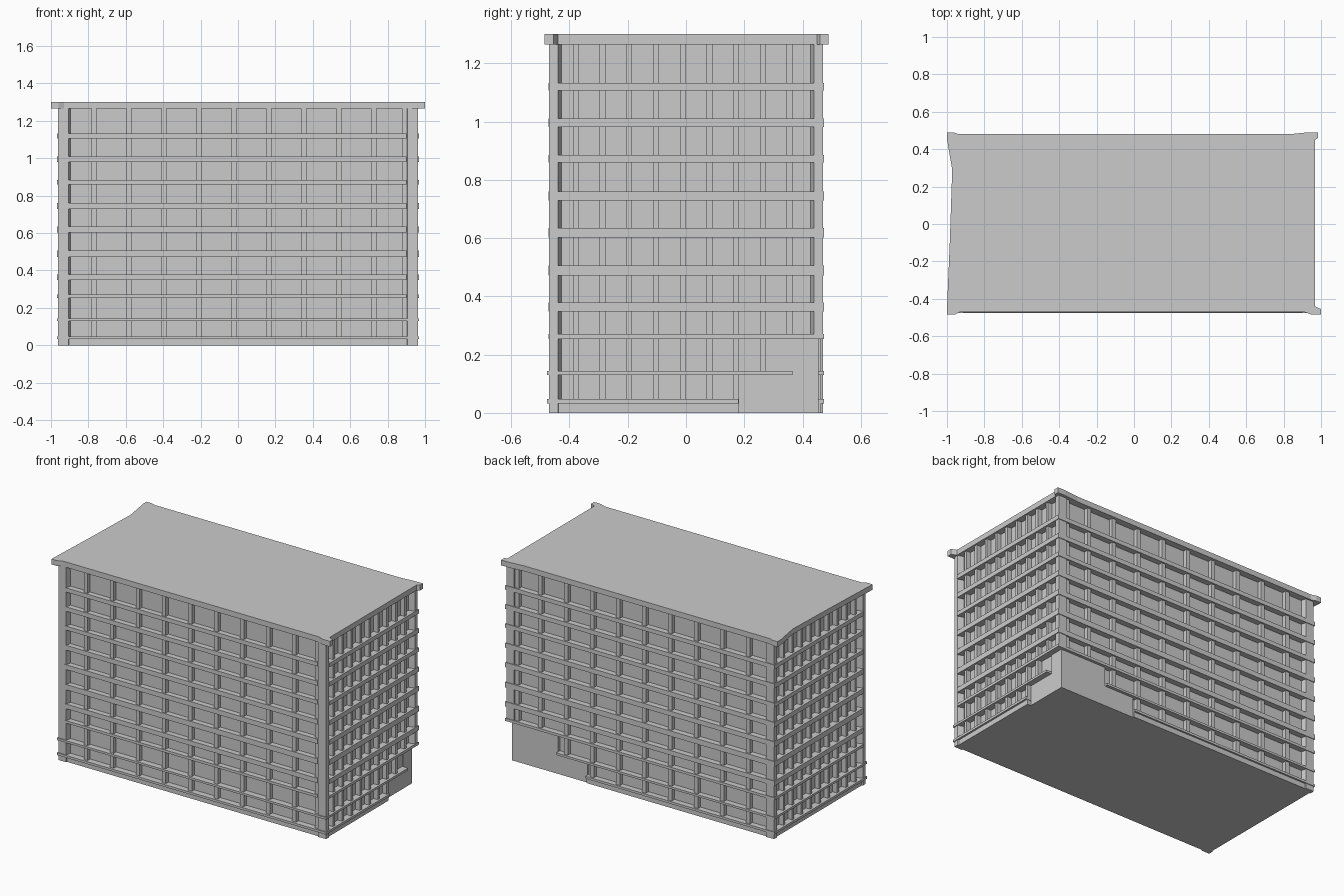
import bpy, bmesh

if "Cube" in bpy.data.objects:
    bpy.data.objects.remove(bpy.data.objects["Cube"])


def make_object(name, bm):
    bmesh.ops.recalc_face_normals(bm, faces=bm.faces)
    mesh = bpy.data.meshes.new(name)
    bm.to_mesh(mesh)
    bm.free()
    obj = bpy.data.objects.new(name, mesh)
    bpy.context.collection.objects.link(obj)
    return obj


def add_prism(bm, outline, z0, z1):
    low = [bm.verts.new((x, y, z0)) for x, y in outline]
    top = [bm.verts.new((x, y, z1)) for x, y in outline]
    bm.faces.new(low[::-1])
    bm.faces.new(top)
    n = len(outline)
    for i in range(n):
        j = (i + 1) % n
        bm.faces.new((low[i], low[j], top[j], top[i]))


def add_box(bm, x0, x1, y0, y1, z0, z1):
    add_prism(bm, [(x0, y0), (x1, y0), (x1, y1), (x0, y1)], z0, z1)


WX, WY = 0.925, 0.437      # recessed wall planes
MX, MY = 0.955, 0.463      # mullion faces
ROOF = 1.265
STEP1, STEP2 = 0.137, 0.26  # heights where the entrance corner steps back

# recessed wall core
bm = bmesh.new()
add_box(bm, -WX, WX, -WY, WY, 0, ROOF)
make_object("wall_core", bm)

# plain stepped wall at the back right ground corner
bm = bmesh.new()
add_box(bm, 0.39, 0.93, 0.18, 0.455, 0, 0.135)
add_box(bm, 0.60, 0.93, 0.365, 0.455, 0.135, 0.255)
make_object("entrance_wall", bm)

# plinth, left open at the entrance corner
bm = bmesh.new()
add_box(bm, -MX, MX, -MY, -0.40, 0, 0.035)
add_box(bm, -MX, -0.90, -0.40, MY, 0, 0.035)
add_box(bm, 0.90, MX, -0.40, 0.18, 0, 0.035)
add_box(bm, -0.90, 0.39, 0.40, MY, 0, 0.035)
make_object("plinth", bm)

# corner pilasters with slanted inner sides
bm = bmesh.new()
corner = [(0.962, 0.470), (0.962, 0.440), (0.920, 0.426), (0.895, 0.43), (0.905, 0.470)]
for sx in (-1, 1):
    for sy in (-1, 1):
        z0 = STEP2 if sx > 0 and sy > 0 else 0
        add_prism(bm, [(sx * x, sy * y) for x, y in corner], z0, ROOF)
make_object("corner_pilasters", bm)

# vertical mullions on the long sides
bm = bmesh.new()
for i in range(10):
    x = -0.770 + 0.187 * i if i < 9 else 0.89
    z0 = STEP2 if x > 0.6 else STEP1 if x > 0.39 else 0.03
    add_box(bm, x - 0.014, x + 0.014, -MY, -0.42, 0.03, ROOF)
    add_box(bm, x - 0.014, x + 0.014, 0.42, MY, z0, ROOF)
make_object("long_side_mullions", bm)

# vertical mullions on the short sides
bm = bmesh.new()
for i in range(9):
    y = -0.378 + 0.0917 * i
    z0 = STEP2 if y > 0.345 else STEP1 if y > 0.18 else 0.03
    add_box(bm, 0.90, MX, y - 0.01, y + 0.01, z0, ROOF)
    add_box(bm, -MX, -0.90, y - 0.01, y + 0.01, 0.03, ROOF)
make_object("short_side_mullions", bm)

# floor bands: bottom, top, right-side end in y, back end in x
bands = [(0.033, 0.048, 0.18, 0.39), (0.130, 0.144, 0.365, 0.60)]
bands += [(a, b, 0.474, 0.967) for a, b in (
    (0.254, 0.271), (0.348, 0.379), (0.471, 0.506), (0.602, 0.634), (0.729, 0.760),
    (0.859, 0.885), (0.981, 1.010), (1.106, 1.133))]
bm = bmesh.new()
for z0, z1, y_end, x_end in bands:
    low = z0 < 0.2
    front = -0.477 if low else -0.472
    add_box(bm, -0.968 if low else -0.915, 0.967 if low else 0.90, front, -0.42, z0, z1)
    right_start = -0.42 if low else -0.44
    add_box(bm, 0.90, 0.967, right_start, y_end, z0, z1)
    add_box(bm, -0.968, -0.90, right_start, 0.474, z0, z1)
    add_box(bm, -0.90, min(x_end, 0.90), 0.42, 0.474, z0, z1)
make_object("floor_bands", bm)

# roof slab with flared corners
roof = [(-1, -0.485), (-0.96, -0.485), (-0.93, -0.47), (0.91, -0.47), (0.95, -0.485),
        (1, -0.485), (1, -0.455), (0.967, -0.44), (0.967, 0.45), (0.985, 0.46),
        (0.985, 0.49), (0.93, 0.49), (0.83, 0.48), (-0.935, 0.48), (-0.965, 0.49),
        (-1, 0.49), (-1, 0.455), (-0.972, 0.29), (-0.985, -0.10), (-1, -0.455)]
bm = bmesh.new()
add_prism(bm, roof, ROOF, 1.30)
make_object("roof_slab", bm)
